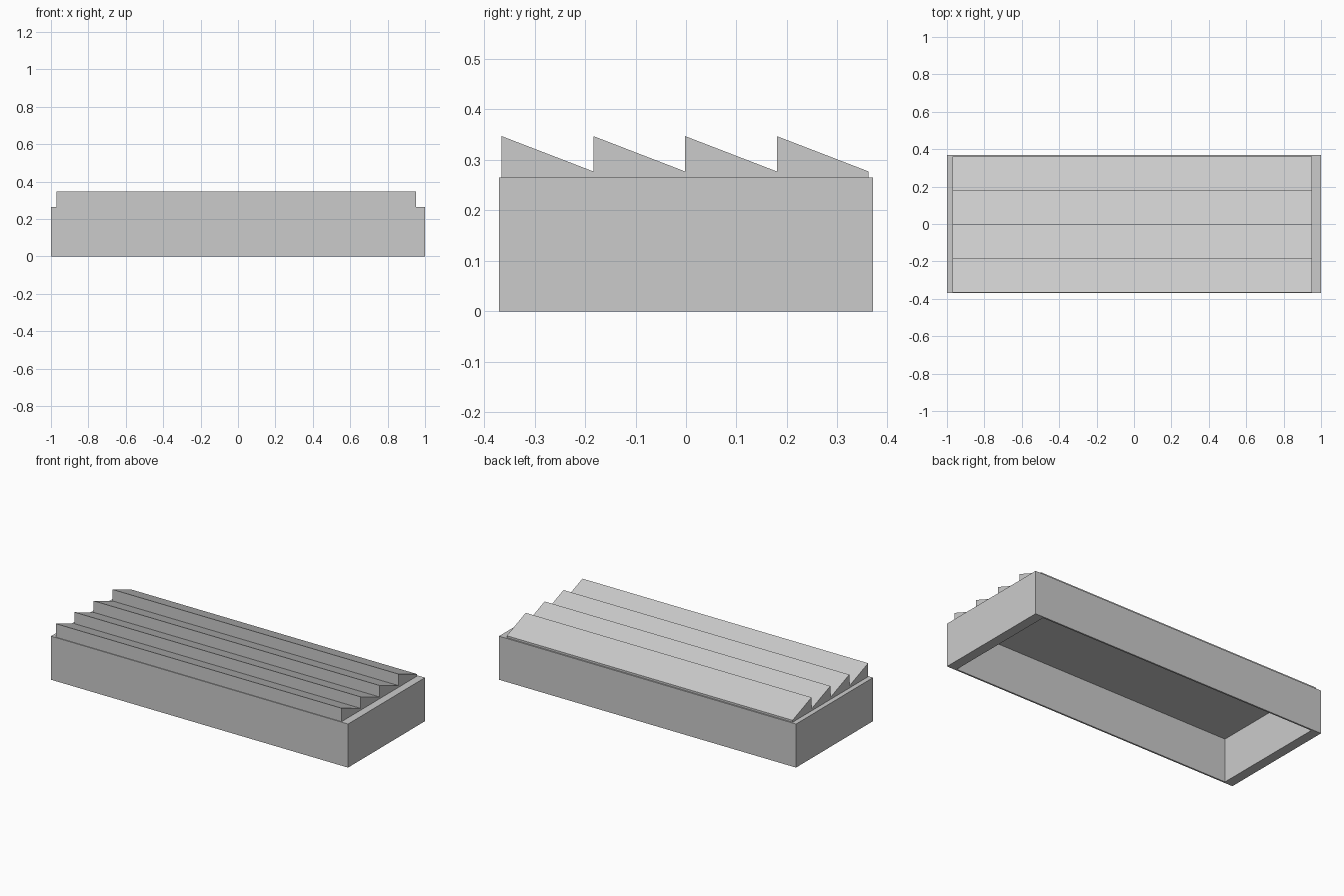
import bpy, bmesh

if "Cube" in bpy.data.objects:
    bpy.data.objects.remove(bpy.data.objects["Cube"])

HX, HY, H = 1.0, 0.37, 0.265        # outer half sizes and height of the frame
IX, IY = 0.94, 0.36                 # half sizes of the opening
X0, X1 = -0.971, 0.953              # length of the ridged top
Y0, PITCH, TEETH = -0.365, 0.1817, 4
VALLEY, PEAK = 0.277, 0.347


def finish(name, bm):
    bmesh.ops.recalc_face_normals(bm, faces=bm.faces)
    mesh = bpy.data.meshes.new(name)
    bm.to_mesh(mesh)
    bm.free()
    obj = bpy.data.objects.new(name, mesh)
    bpy.context.collection.objects.link(obj)
    return obj


# Rectangular frame, open at the bottom
bm = bmesh.new()


def ring(hx, hy, z):
    return [bm.verts.new((sx * hx, sy * hy, z))
            for sx, sy in ((-1, -1), (1, -1), (1, 1), (-1, 1))]


loops = [ring(HX, HY, 0), ring(HX, HY, H), ring(IX, IY, H), ring(IX, IY, 0)]
for a, b in zip(loops, loops[1:] + loops[:1]):
    for i in range(4):
        j = (i + 1) % 4
        bm.faces.new((a[i], a[j], b[j], b[i]))
finish("base_frame", bm)

# Sawtooth top: side profile extruded along x, closing the frame
profile = [(Y0, H)]
for i in range(TEETH):
    y = Y0 + i * PITCH
    profile += [(y, PEAK), (y + PITCH, VALLEY)]
profile.append((Y0 + TEETH * PITCH, H))

bm = bmesh.new()
face = bm.faces.new([bm.verts.new((X0, y, z)) for y, z in profile])
new = bmesh.ops.extrude_face_region(bm, geom=[face])["geom"]
bmesh.ops.translate(bm, vec=(X1 - X0, 0, 0),
                    verts=[v for v in new if isinstance(v, bmesh.types.BMVert)])
# keep both end caps closed
if not any(all(abs(v.co.x - X0) < 1e-5 for v in f.verts) for f in bm.faces):
    bm.faces.new([v for v in bm.verts if abs(v.co.x - X0) < 1e-5])
finish("sawtooth_top", bm)
